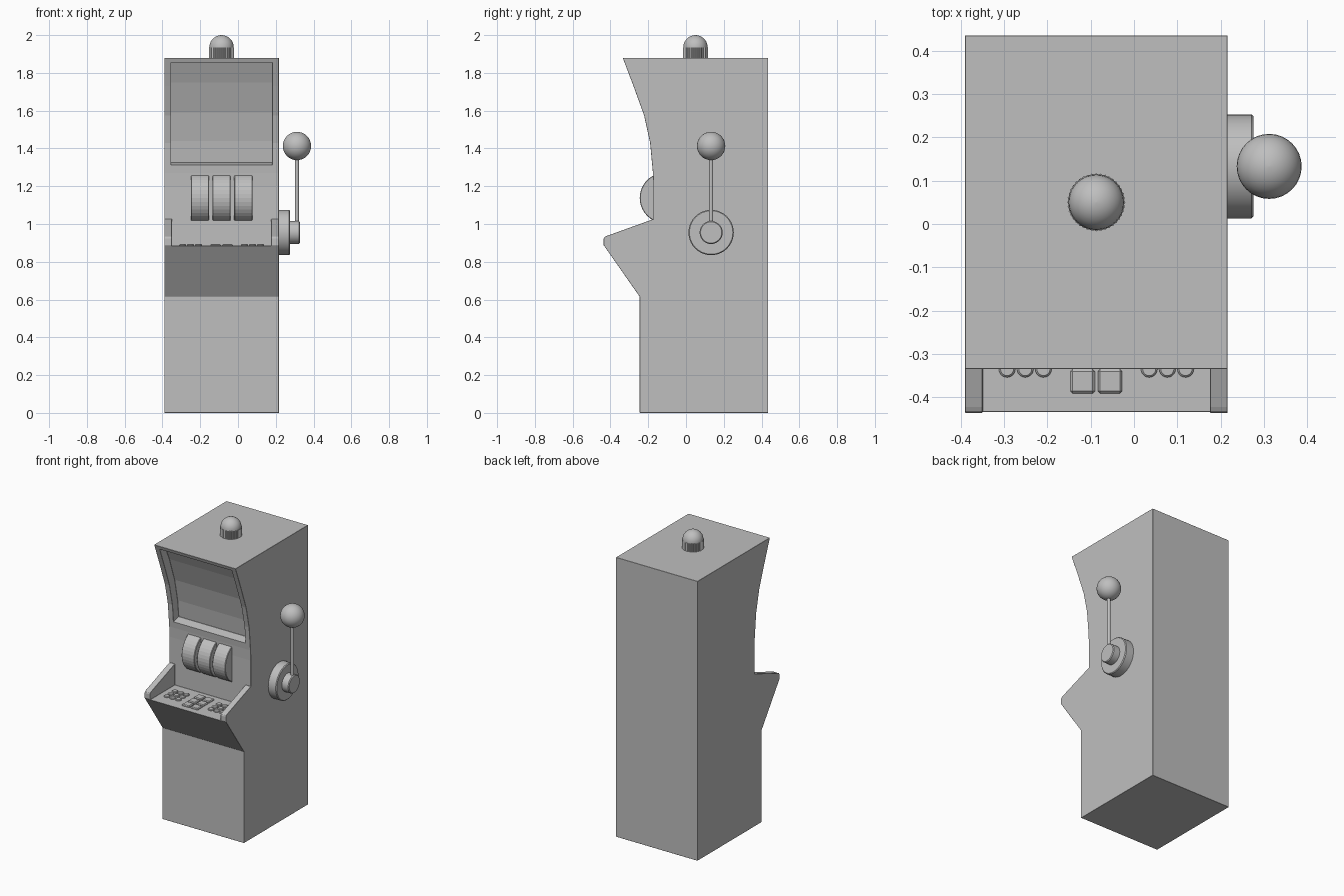
import bpy, bmesh, math
from mathutils import Matrix, Vector

if "Cube" in bpy.data.objects:
    bpy.data.objects.remove(bpy.data.objects["Cube"])

grey = bpy.data.materials.new("light grey")
grey.diffuse_color = (0.52, 0.52, 0.52, 1)
grey.use_nodes = True
grey.node_tree.nodes["Principled BSDF"].inputs["Base Color"].default_value = grey.diffuse_color
X0, X1 = -0.39, 0.216          # cabinet sides
CX = (X0 + X1) / 2             # cabinet centre line


def finish(name, bm):
    bmesh.ops.recalc_face_normals(bm, faces=bm.faces)
    me = bpy.data.meshes.new(name)
    bm.to_mesh(me)
    bm.free()
    me.materials.append(grey)
    ob = bpy.data.objects.new(name, me)
    bpy.context.collection.objects.link(ob)
    return ob


def prism(name, profile, x0, x1):
    """Extrude a (y, z) outline along x."""
    bm = bmesh.new()
    f = bm.faces.new([bm.verts.new((x0, y, z)) for y, z in profile])
    r = bmesh.ops.extrude_face_region(bm, geom=[f])
    vs = [v for v in r["geom"] if isinstance(v, bmesh.types.BMVert)]
    bmesh.ops.translate(bm, verts=vs, vec=(x1 - x0, 0, 0))
    return finish(name, bm)


def lathe(name, profile, loc, axis="Z", seg=32):
    """Closed solid of revolution from (radius, height) rings."""
    bm = bmesh.new()
    rings = [[bm.verts.new((r * math.cos(2 * math.pi * i / seg),
                            r * math.sin(2 * math.pi * i / seg), h))
              for i in range(seg)] for r, h in profile]
    for a, b in zip(rings, rings[1:]):
        for i in range(seg):
            j = (i + 1) % seg
            bm.faces.new((a[i], a[j], b[j], b[i]))
    bm.faces.new(rings[0][::-1])
    bm.faces.new(rings[-1])
    if axis == "X":
        bm.transform(Matrix.Rotation(math.pi / 2, 4, "Y"))
    bm.transform(Matrix.Translation(Vector(loc)))
    return finish(name, bm)


def smooth(ob, angle=30):
    bpy.ops.object.select_all(action="DESELECT")
    ob.select_set(True)
    bpy.context.view_layer.objects.active = ob
    bpy.ops.object.shade_smooth_by_angle(angle=math.radians(angle))


def bevel(ob, width, segments=1):
    m = ob.modifiers.new("bevel", "BEVEL")
    m.width, m.segments = width, segments
    m.limit_method, m.angle_limit = "ANGLE", math.radians(30)


def cut(ob, cutter):
    m = ob.modifiers.new("cut", "BOOLEAN")
    m.operation, m.solver, m.object = "DIFFERENCE", "EXACT", cutter
    cutter.hide_render = True
    cutter.hide_set(True)


# Cabinet with concave marquee, cheeks and sloping apron
curve = [(-0.335, 1.88), (-0.278, 1.73), (-0.222, 1.575),
         (-0.19, 1.43), (-0.175, 1.27), (-0.172, 1.2)]
cabinet = prism("cabinet", [(0.435, 0), (0.435, 1.88)] + curve +
                [(-0.172, 1.026), (-0.422, 0.936), (-0.433, 0.93), (-0.436, 0.922),
                 (-0.436, 0.888), (-0.245, 0.615), (-0.245, 0)], X0, X1)

# Marquee recess follows the curve at a constant depth
D = 0.055
screen_cutter = prism("screen_cutter", [
    (-0.6, 1.855), (-0.325 + D, 1.855), (-0.278 + D, 1.75), (-0.222 + D, 1.59),
    (-0.19 + D, 1.44), (-0.178 + D, 1.325), (-0.178, 1.312), (-0.6, 1.312)],
    X0 + 0.035, X1 - 0.035)
cut(cabinet, screen_cutter)

# Control deck sunk between the cheeks
deck_cutter = prism("deck_cutter", [(-0.6, 0.885), (-0.172, 0.885),
                                    (-0.172, 1.1), (-0.6, 1.1)],
                    X0 + 0.04, X1 - 0.04)
cut(cabinet, deck_cutter)
bevel(cabinet, 0.004)

# Three reels bulging from the face
for i in (-1, 0, 1):
    reel = lathe(f"reel_{i + 2}", [(0.134, -0.048), (0.134, 0.048)],
                 (CX + i * 0.115, -0.111, 1.138), "X", 40)
    bevel(reel, 0.003)

# Round buttons, mirrored in two banks of three by three
for side in (-1, 1):
    for c in range(3):
        for r in range(3):
            smooth(lathe("round_button",
                         [(0.019, -0.005), (0.019, 0.004), (0.015, 0.008)],
                         (CX + side * (0.122 + c * 0.042), -0.335 + r * 0.042, 0.885),
                         seg=20))

# Square keys, two by three
for side in (-1, 1):
    for r in range(3):
        x, y = CX + side * 0.0315, -0.363 + r * 0.063
        key = prism("square_key", [(y - 0.028, 0.88), (y + 0.028, 0.88),
                                   (y + 0.028, 0.894), (y - 0.028, 0.894)],
                    x - 0.028, x + 0.028)
        bevel(key, 0.005)

# Pull lever: wall disc, hub, rod and ball
LY, LZ, LX = 0.133, 0.955, 0.312
disc = lathe("lever_disc", [(0.12, -0.01), (0.12, 0.055), (0.115, 0.06)],
             (X1, LY, LZ), "X", 40)
hub = lathe("lever_hub", [(0.061, 0), (0.061, 0.055), (0.056, 0.06)],
            (0.267, LY, LZ), "X", 32)
rod = lathe("lever_rod", [(0.011, 0), (0.011, 0.46)], (LX, LY, LZ), seg=16)
ball = lathe("lever_ball", [(0.075 * math.sin(math.pi * max(0.02, min(15.98, i)) / 16),
                             -0.075 * math.cos(math.pi * i / 16)) for i in range(17)],
             (LX, LY, 1.413), seg=32)
for ob in (disc, hub, rod, ball):
    smooth(ob)

# Beacon with a ribbed base and a dome
base = lathe("beacon_base", [(0.067, 1.87), (0.067, 1.935)], (CX, 0.05, 0), seg=80)
for v in base.data.vertices:
    if v.index % 2:
        d = Vector((v.co.x - CX, v.co.y - 0.05, 0))
        v.co -= d * 0.04
dome = lathe("beacon_dome", [(0.064, 1.93)] +
             [(0.064 * math.cos(a), 1.937 + 0.063 * math.sin(a))
              for a in [math.pi / 2 * i / 7 for i in range(7)]] + [(0.001, 2.0)],
             (CX, 0.05, 0), seg=32)
smooth(dome, 40)
